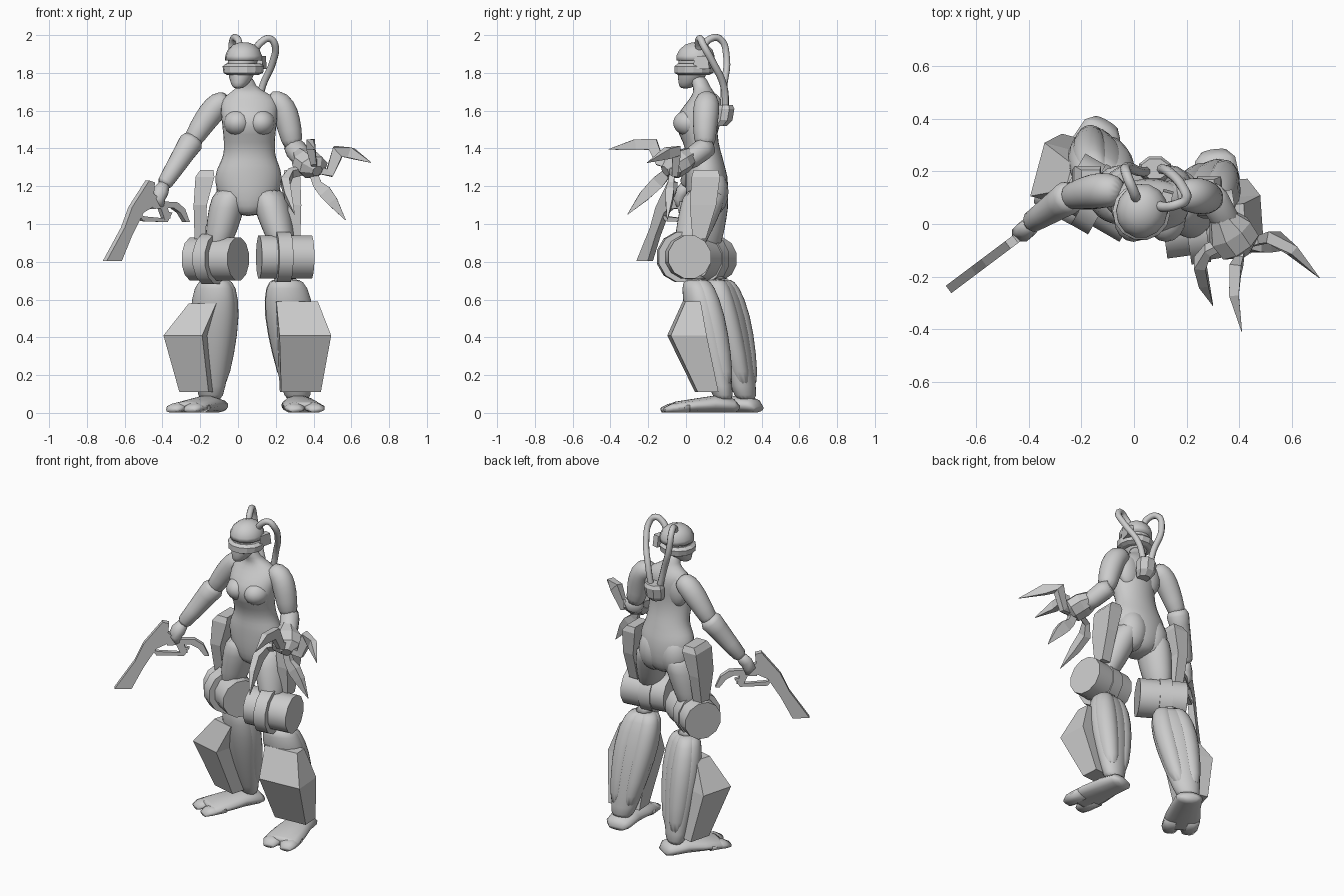
import bpy, bmesh
from math import sin, cos, pi, radians
from mathutils import Vector, Matrix

if "Cube" in bpy.data.objects:
    bpy.data.objects.remove(bpy.data.objects["Cube"])

GREY = bpy.data.materials.new("plain_grey")
GREY.use_nodes = True
GREY.diffuse_color = (0.6, 0.6, 0.6, 1)
GREY.node_tree.nodes["Principled BSDF"].inputs["Base Color"].default_value = (0.6, 0.6, 0.6, 1)
X, Y, Z = Vector((1, 0, 0)), Vector((0, 1, 0)), Vector((0, 0, 1))


def finish(name, bm, smooth=False, subdiv=False):
    bmesh.ops.recalc_face_normals(bm, faces=bm.faces)
    mesh = bpy.data.meshes.new(name)
    bm.to_mesh(mesh)
    bm.free()
    mesh.materials.append(GREY)
    ob = bpy.data.objects.new(name, mesh)
    bpy.context.collection.objects.link(ob)
    if subdiv:
        ob.modifiers.new("Subdivision", 'SUBSURF').levels = 1
        ob.modifiers["Subdivision"].render_levels = 1
    if smooth:
        for p in mesh.polygons:
            p.use_smooth = True
    return ob


def loft(name, rings, n=14, ref=Y, level=False, smooth=True, subdiv=False):
    """Skin elliptical rings (x, y, z, half width, half depth) along a path."""
    bm = bmesh.new()
    pts = [Vector(r[:3]) for r in rings]
    loops = []
    turn = pi / 4 if n == 4 else pi / n
    grow = 2 ** 0.5 if n == 4 and level else 1
    for i, r in enumerate(rings):
        t = Z if level else (pts[min(i + 1, len(pts) - 1)] - pts[max(i - 1, 0)]).normalized()
        u = ref.cross(t).normalized()
        v = t.cross(u)
        loops.append([bm.verts.new(pts[i] + u * (r[3] * grow * cos(turn + 2 * pi * k / n))
                                   + v * (r[-1] * grow * sin(turn + 2 * pi * k / n))) for k in range(n)])
    for a, b in zip(loops, loops[1:]):
        for k in range(n):
            bm.faces.new((a[k], a[(k + 1) % n], b[(k + 1) % n], b[k]))
    bm.faces.new(loops[0])
    bm.faces.new(loops[-1])
    return finish(name, bm, smooth, subdiv)


def drum(name, center, axis, radius, length, n):
    bm = bmesh.new()
    rot = axis.to_track_quat('Z', 'Y').to_matrix().to_4x4()
    bmesh.ops.create_cone(bm, cap_ends=True, segments=n, radius1=radius, radius2=radius, depth=length,
                          matrix=Matrix.Translation(center) @ rot @ Matrix.Rotation(pi / n, 4, 'Z'))
    ob = finish(name, bm)
    bpy.ops.object.select_all(action='DESELECT')
    ob.select_set(True)
    bpy.context.view_layer.objects.active = ob
    bpy.ops.object.shade_smooth_by_angle(angle=radians(40))


def ball(name, center, scale):
    bm = bmesh.new()
    bmesh.ops.create_uvsphere(bm, u_segments=16, v_segments=10, radius=1,
                              matrix=Matrix.Translation(center) @ Matrix.Diagonal((*scale, 1)))
    finish(name, bm, True)


def hose(name, pts, radius=0.019):
    cu = bpy.data.curves.new(name, 'CURVE')
    cu.dimensions = '3D'
    cu.bevel_depth, cu.bevel_resolution, cu.resolution_u = radius, 2, 5
    sp = cu.splines.new('BEZIER')
    sp.bezier_points.add(len(pts) - 1)
    for b, p in zip(sp.bezier_points, pts):
        b.co = p
        b.handle_left_type = b.handle_right_type = 'AUTO'
    cu.materials.append(GREY)
    ob = bpy.data.objects.new(name, cu)
    bpy.context.collection.objects.link(ob)


# Torso and neck
loft("torso", [(.055, .10, 1.04, .05, .07), (.055, .11, 1.09, .135, .105), (.055, .112, 1.17, .175, .118),
               (.055, .108, 1.26, .185, .115), (.058, .10, 1.31, .165, .107), (.06, .097, 1.36, .14, .098),
               (.06, .08, 1.43, .137, .093), (.06, .05, 1.52, .148, .118), (.06, .067, 1.59, .155, .112),
               (.06, .095, 1.66, .16, .078), (.055, .095, 1.70, .09, .055), (.045, .08, 1.73, .045, .045),
               (.035, .06, 1.79, .045, .045)], level=True, subdiv=True)
for side, s in (("right", -1), ("left", 1)):
    ball(side + "_chest", (.06 + .062 * s, .02, 1.535), (.075, .088, .07))
    ball(side + "_buttock", (.055 + .075 * s, .135, 1.17), (.095, .09, .13))
    ball(side + "_shoulder_blade", (.06 + .075 * s, .115, 1.58), (.075, .05, .11))

# Head, turned a little to one side
face = Matrix.Rotation(radians(-15), 3, 'Z') @ Y
loft("head", [(.0, -.005, 1.715, .025, .025), (.01, .015, 1.745, .05, .06), (.02, .04, 1.80, .075, .085),
              (.025, .05, 1.88, .085, .095), (.03, .055, 1.93, .07, .08)], ref=face, level=True, subdiv=True)
loft("helmet_dome", [(.03, .05, 1.865, .098, .104), (.03, .05, 1.89, .097, .104), (.03, .053, 1.925, .083, .088),
                     (.03, .055, 1.95, .055, .06), (.03, .055, 1.962, .02, .02)], ref=face, level=True)
loft("visor_band", [(.025, .04, 1.79, .085, .085), (.028, .042, 1.80, .105, .105), (.028, .045, 1.835, .11, .107),
                    (.028, .045, 1.85, .09, .09)], ref=face, level=True, smooth=False)
loft("ear_unit", [(.12, .085, 1.82, .02, .045), (.12, .085, 1.89, .02, .035)], n=4, ref=face, level=True, smooth=False)

# Hoses and the canister on the back
hose("right_hose", [(.01, .09, 1.93), (0, .12, 1.975), (-.025, .18, 1.98), (-.03, .215, 1.88),
                    (.02, .20, 1.72), (.05, .20, 1.60)])
hose("left_hose", [(.09, .07, 1.92), (.12, .065, 1.96), (.165, .075, 1.982), (.195, .09, 1.95),
                   (.185, .14, 1.86), (.13, .20, 1.73), (.10, .21, 1.60)])
loft("back_canister", [(.08, .18, 1.52, .04, .04), (.08, .20, 1.55, .06, .05), (.08, .21, 1.61, .065, .05),
                       (.08, .21, 1.63, .055, .04)], n=8, level=True, smooth=False)

# Arms
loft("right_upper_arm", [(-.04, .12, 1.66, .05), (-.10, .13, 1.64, .07), (-.15, .125, 1.58, .07),
                         (-.20, .115, 1.51, .06), (-.26, .10, 1.41, .05)], subdiv=True)
loft("right_forearm", [(-.235, .11, 1.455, .05), (-.25, .10, 1.43, .066), (-.28, .08, 1.385, .06),
                       (-.34, .04, 1.29, .05), (-.385, .01, 1.22, .042), (-.395, .005, 1.205, .03)], n=12)
loft("right_hand", [(-.385, .01, 1.22, .028), (-.41, -.02, 1.17, .045, .035), (-.425, -.035, 1.13, .042, .035),
                    (-.41, -.03, 1.09, .02)], n=8)
loft("left_upper_arm", [(.15, .11, 1.67, .05), (.225, .11, 1.645, .07), (.255, .105, 1.58, .072),
                        (.275, .10, 1.50, .064), (.295, .10, 1.39, .055)], subdiv=True)
loft("left_forearm", [(.285, .13, 1.41, .045), (.305, .09, 1.395, .058), (.34, .03, 1.35, .055),
                      (.375, -.03, 1.315, .045)], n=12, ref=Z)
loft("claw_palm", [(.33, .03, 1.36, .05), (.365, -.03, 1.33, .092, .068), (.40, -.08, 1.30, .088, .068),
                   (.42, -.11, 1.28, .03)], n=8, ref=Z, smooth=False)

# Claws: jointed arms with tapering blades
claws = {
    "outer": (Y, [(.41, -.08, 1.29), (.485, -.06, 1.27), (.53, -.05, 1.385), (.60, -.10, 1.375), (.705, -.205, 1.325)]),
    "lower": (Y, [(.39, -.07, 1.29), (.42, -.08, 1.21), (.46, -.085, 1.17), (.50, -.09, 1.12), (.57, -.10, 1.02)]),
    "front": (X, [(.41, -.08, 1.31), (.40, -.14, 1.33), (.385, -.175, 1.42), (.38, -.27, 1.42), (.41, -.41, 1.395)]),
    "inner": (X, [(.37, -.06, 1.29), (.28, -.10, 1.27), (.25, -.15, 1.22), (.265, -.22, 1.15), (.30, -.31, 1.05)])}
for key, (ref, path) in claws.items():
    widths = (.03, .034, .048, .04, .002)
    loft(key + "_claw", [(*p, w, w * .65) for p, w in zip(path, widths)], n=4, ref=ref, smooth=False)


# Firearm, cut from plates standing in one slanted plane
def gun_plate(name, outline, thick):
    bm = bmesh.new()
    nrm = Vector((.6, -.8, 0)) * thick
    at = [Vector((x, .75 * x + .28, z)) for x, z in outline]
    f = bm.faces.new([bm.verts.new(p - nrm / 2) for p in at])
    new = bmesh.ops.extrude_face_region(bm, geom=[f])["geom"]
    bmesh.ops.translate(bm, vec=nrm, verts=[g for g in new if isinstance(g, bmesh.types.BMVert)])
    finish(name, bm)


gun_plate("gun_stock", [(-.48, 1.23), (-.45, 1.22), (-.455, 1.16), (-.41, 1.12), (-.51, 1.06), (-.57, .94),
                        (-.625, .805), (-.705, .805), (-.61, .98), (-.57, 1.09)], .035)
gun_plate("gun_barrel", [(-.46, 1.13), (-.41, 1.12), (-.33, 1.115), (-.29, 1.08), (-.265, 1.01), (-.285, 1.01),
                         (-.315, 1.06), (-.35, 1.085), (-.46, 1.08)], .035)
gun_plate("gun_guard", [(-.53, 1.05), (-.51, 1.015), (-.38, 1.01), (-.355, 1.06), (-.375, 1.065),
                        (-.395, 1.03), (-.50, 1.04)], .025)
gun_plate("gun_grip", [(-.43, 1.12), (-.39, 1.12), (-.365, 1.03), (-.395, 1.02)], .03)


# Legs: thigh, hip plate, knee drum, calf, shin armour and foot
def leg(side, turn, hip, knee, top, ankle, armour, plate):
    rot = Matrix.Rotation(radians(turn), 3, 'Z')
    back, across = rot @ Y, rot @ X
    hip, knee, top, ankle = map(Vector, (hip, knee, top, ankle))
    path = [hip.lerp(knee, f) for f in (0, .3, .6, 1)]
    loft(side + "_thigh", [(*p, w, d) for p, w, d in zip(path, (.09, .1, .086, .06), (.12, .117, .102, .07))],
         level=True, subdiv=True)
    drum(side + "_knee_drum", knee, across, .117, .28, 12)
    drum(side + "_knee_band", knee - across * .015 - back * .015, across, .138, .075, 12)
    loft(side + "_knee_link", [(*(knee - Z * .08), .05, .06), (*top, .055, .06)], level=True, n=8)

    def along(f, shift=Vector()):
        return top.lerp(ankle, f) + shift
    prof = ((0, .07, .055), (.05, .115, .085), (.3, .14, .105), (.65, .115, .09), (.95, .08, .06), (1.05, .065, .05))
    loft(side + "_calf", [(*along(f), w, d) for f, w, d in prof], ref=back, level=True, subdiv=True)
    for k, s in (("a", -1), ("b", 1)):
        loft(side + "_calf_muscle_" + k,
             [(*along(f, across * s * w * .45 + back * d * .3), w * .55, d * .75) for f, w, d in prof[:5]],
             ref=back, level=True, n=10, subdiv=True)
    half_turn = Matrix.Rotation(radians(turn / 2), 3, 'Z')
    loft(side + "_shin_armour", armour, n=4, ref=half_turn @ Y, level=True, smooth=False)
    loft(side + "_hip_plate", plate, n=4, level=True, smooth=False)

    # Foot, ending in two toes with a narrow cleft
    heel = Vector((ankle.x, ankle.y, 0)) + back * .08
    foot = [(0, .05, .02), (.03, .08, .038), (.13, .088, .046), (.23, .105, .038), (.33, .11, .03), (.35, .10, .025)]
    loft(side + "_foot", [(*(heel - back * s + Z * h), w, h) for s, w, h in foot], ref=Z, n=12)
    for k, s in (("inner", -1), ("outer", 1)):
        toe = [(.27, .055, .03), (.36, .055, .025), (.40, .035, .014)]
        loft(side + "_toe_" + k, [(*(heel - back * d + across * s * .054 + Z * h), w, h) for d, w, h in toe],
             ref=Z, n=8)


leg("right", -30, (-.035, .115, 1.20), (-.12, .10, .815), (-.125, .165, .71), (-.145, .315, .09),
    [(-.215, .255, .11, .08, .07), (-.265, .18, .41, .106, .105), (-.175, .16, .58, .075, .05)],
    [(-.20, .13, .92, .03, .04), (-.20, .13, 1.10, .035, .075), (-.175, .14, 1.25, .05, .08),
     (-.165, .14, 1.285, .035, .065)])
leg("left", 8, (.15, .115, 1.20), (.25, .0, .825), (.255, .05, .71), (.315, .195, .09),
    [(.33, .11, .11, .105, .055), (.35, .005, .41, .137, .095), (.31, .03, .59, .11, .04)],
    [(.30, .07, .92, .03, .035), (.30, .09, 1.10, .035, .07), (.285, .105, 1.25, .045, .075),
     (.275, .105, 1.285, .03, .065)])
